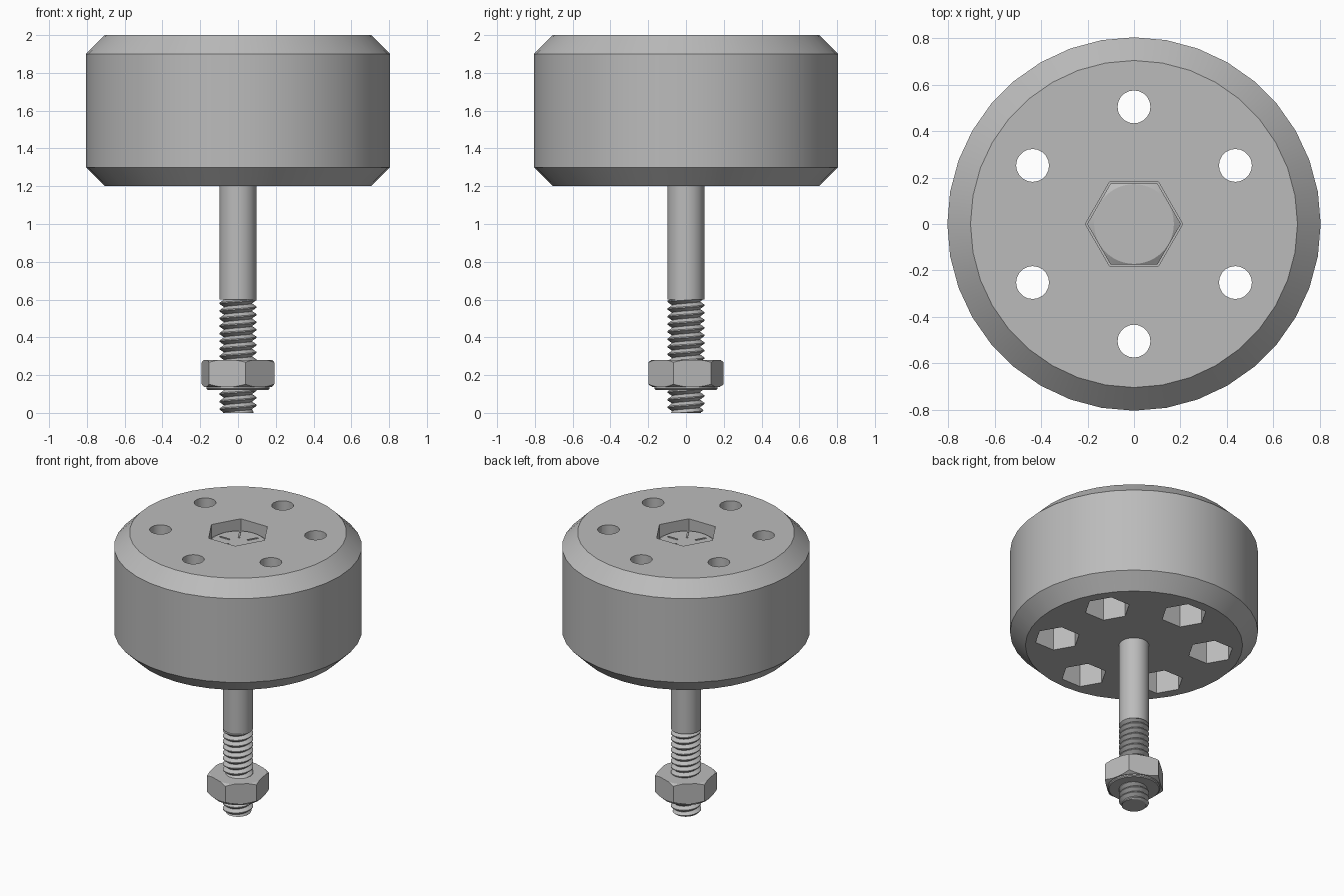
import bpy, bmesh
from math import sin, cos, pi, radians
from mathutils import Matrix

if "Cube" in bpy.data.objects:
    bpy.data.objects.remove(bpy.data.objects["Cube"])

GREY = bpy.data.materials.new("plain_grey")
GREY.use_nodes = True
GREY.diffuse_color = (0.5, 0.5, 0.5, 1)
GREY.node_tree.nodes["Principled BSDF"].inputs["Base Color"].default_value = (0.5, 0.5, 0.5, 1)


def make(name, bm):
    bmesh.ops.recalc_face_normals(bm, faces=bm.faces)
    mesh = bpy.data.meshes.new(name)
    bm.to_mesh(mesh)
    bm.free()
    mesh.materials.append(GREY)
    ob = bpy.data.objects.new(name, mesh)
    bpy.context.collection.objects.link(ob)
    return ob


def prism(bm, sides, r, z0, z1, x=0, y=0, turn=0):
    """Upright prism with its first corner at angle turn."""
    rings = [[bm.verts.new((x + r * cos(turn + 2 * pi * i / sides),
                            y + r * sin(turn + 2 * pi * i / sides), z))
              for i in range(sides)] for z in (z0, z1)]
    bm.faces.new(rings[0][::-1])
    bm.faces.new(rings[1])
    for i in range(sides):
        j = (i + 1) % sides
        bm.faces.new((rings[0][i], rings[0][j], rings[1][j], rings[1][i]))


def lathe(profile, sides):
    """Solid of revolution from (radius, height) points, capped at both ends."""
    bm = bmesh.new()
    rings = [[bm.verts.new((r * cos(pi / 2 + 2 * pi * i / sides),
                            r * sin(pi / 2 + 2 * pi * i / sides), z))
              for i in range(sides)] for r, z in profile]
    for a, b in zip(rings, rings[1:]):
        for i in range(sides):
            j = (i + 1) % sides
            bm.faces.new((a[i], a[j], b[j], b[i]))
    bm.faces.new(rings[0][::-1])
    bm.faces.new(rings[-1])
    return bm


def boolean(ob, tool, operation):
    mod = ob.modifiers.new("cut", 'BOOLEAN')
    mod.operation = operation
    mod.solver = 'EXACT'
    mod.object = tool
    bpy.context.view_layer.objects.active = ob
    bpy.ops.object.modifier_apply(modifier=mod.name)
    bpy.data.objects.remove(tool)


def smooth(ob):
    bpy.ops.object.select_all(action='DESELECT')
    ob.select_set(True)
    bpy.context.view_layer.objects.active = ob
    bpy.ops.object.shade_smooth_by_angle(angle=radians(25))


# Chamfered drum
drum = make("drum", lathe([(0.705, 1.2), (0.805, 1.3), (0.805, 1.9), (0.705, 2.0)], 36))

# Hexagonal pockets: six below, one on top for the bolt head
spots = [(0.505 * cos(a), 0.505 * sin(a)) for a in (pi / 6 + k * pi / 3 for k in range(6))]
bm = bmesh.new()
for x, y in spots:
    prism(bm, 6, 0.15, 1.1, 1.6, x, y)
prism(bm, 6, 0.21, 1.8, 2.1)
boolean(drum, make("pocket_cutter", bm), 'DIFFERENCE')

# Round holes through the drum
bm = bmesh.new()
for x, y in spots:
    prism(bm, 20, 0.071, 1.1, 2.1, x, y, pi / 2)
boolean(drum, make("hole_cutter", bm), 'DIFFERENCE')
smooth(drum)

# Bolt head with chamfered corners
bm = bmesh.new()
prism(bm, 6, 0.202, 1.8, 1.93)
head = make("bolt_head", bm)
boolean(head, make("head_rounder", lathe(
    [(0.25, 1.7), (0.25, 1.88), (0.172, 1.93)], 48)), 'INTERSECT')
smooth(head)

# Radial marks on the head
bm = bmesh.new()
for k in range(6):
    place = Matrix.Rotation(k * pi / 3, 4, 'Z') @ Matrix.Translation((0.105, 0, 1.931))
    bmesh.ops.create_cube(bm, size=1, matrix=place @ Matrix.Diagonal((0.075, 0.011, 0.008, 1)))
make("head_marks", bm)

# Plain shank
smooth(make("shank", lathe([(0.098, 0.6), (0.098, 1.82)], 32)))

# Helical thread, clipped to the end planes and tapered at the tip
PITCH, TOP, SEGS = 0.04, 0.605, 32
bm = bmesh.new()
steps = int((TOP / PITCH + 3) * SEGS)


def helix(r, lift):
    out = []
    for i in range(steps):
        a = 2 * pi * i / SEGS
        z = min(max(PITCH * (i / SEGS - 1.5) + lift, 0), TOP)
        rr = min(r, 0.08 + z)
        out.append(bm.verts.new((rr * cos(a), rr * sin(a), z)))
    return out


root = helix(0.074, 0)
low = helix(0.098, 0.017)
high = helix(0.098, 0.023)
for i in range(steps - SEGS - 1):
    for a, b, s in ((root, low, 0), (low, high, 0), (high, root, SEGS)):
        quad = (a[i], a[i + 1], b[i + 1 + s], b[i + s])
        if max(v.co.z for v in quad) > 0 and min(v.co.z for v in quad) < TOP:
            bm.faces.new(quad)
bmesh.ops.delete(bm, geom=[v for v in bm.verts if not v.link_faces], context='VERTS')
bmesh.ops.remove_doubles(bm, verts=bm.verts, dist=0.0001)
smooth(make("thread", bm))
smooth(make("thread_core", lathe([(0.079, 0.0), (0.0745, 0.004), (0.0745, 0.605)], 32)))

# Hex nut with rounded corners and a washer face
bm = bmesh.new()
prism(bm, 6, 0.203, 0.137, 0.28, turn=radians(-19))
nut = make("nut", bm)
boolean(nut, make("nut_rounder", lathe(
    [(0.165, 0.13), (0.22, 0.162), (0.22, 0.258), (0.18, 0.281)], 48)), 'INTERSECT')
smooth(nut)
smooth(make("nut_washer_face", lathe([(0.162, 0.122), (0.168, 0.128), (0.168, 0.142)], 40)))
